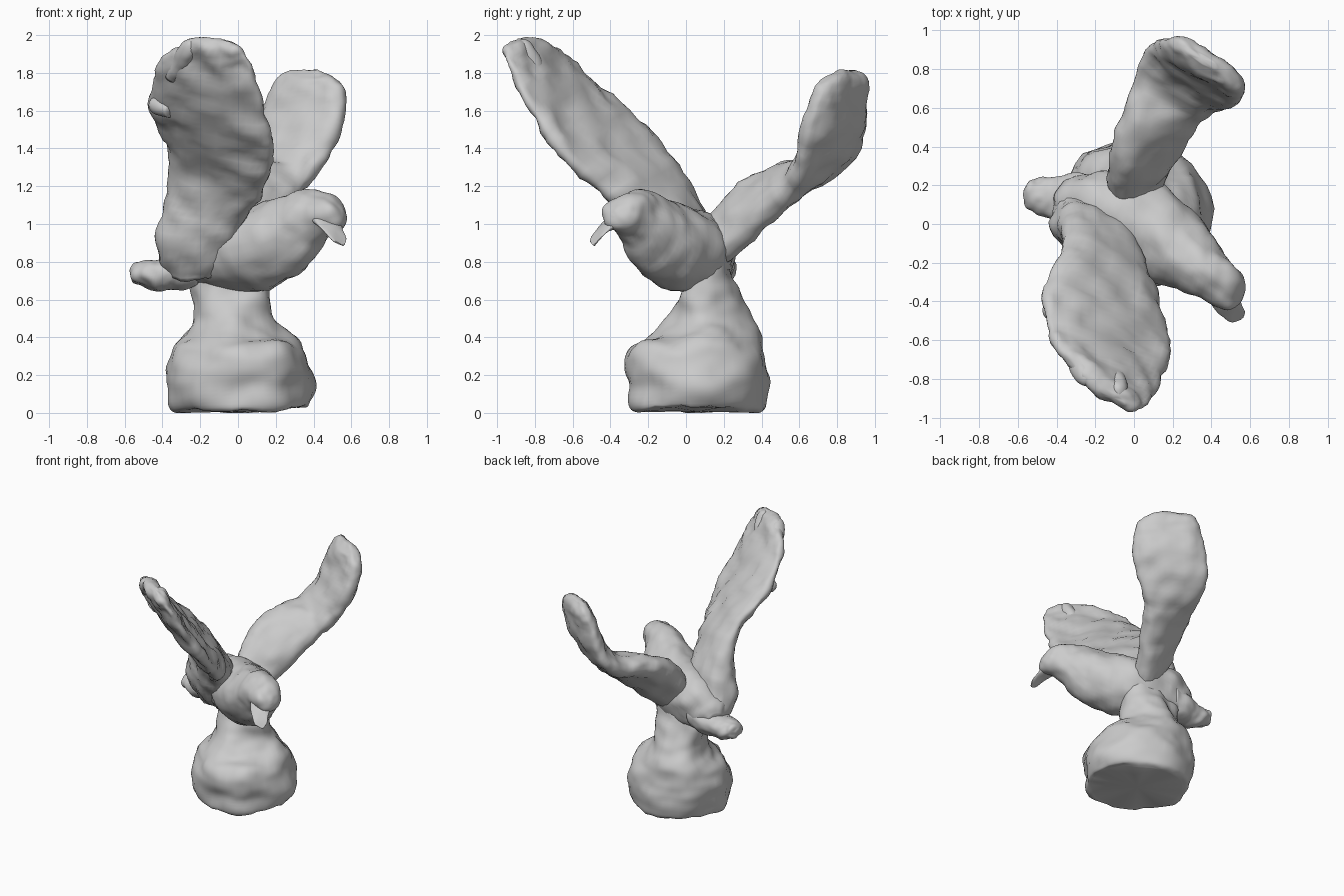
import bpy, bmesh, math
from mathutils import Vector, noise

if "Cube" in bpy.data.objects:
    bpy.data.objects.remove(bpy.data.objects["Cube"])

SIDES = 40


def spline(rows, t):
    """Catmull-Rom interpolation through rows of equal-length number lists."""
    n = len(rows) - 1
    i = min(int(t), n - 1)
    f = t - i
    a, b, c, d = (rows[max(i - 1, 0)], rows[i], rows[i + 1], rows[min(i + 2, n)])
    return [0.5 * (2 * q + (r - p) * f + (2 * p - 5 * q + 4 * r - s) * f * f
                   + (3 * q - p - 3 * r + s) * f ** 3) for p, q, r, s in zip(a, b, c, d)]


def loft(name, rings, power=2.0, rough=0.02, scale=7.0):
    """Skin (centre, half-axis u, half-axis v) rings, then roughen like modelled clay."""
    bm = bmesh.new()
    loops = []
    for c, u, v in rings:
        loop = []
        for k in range(SIDES):
            a = 2 * math.pi * k / SIDES
            x, y = math.cos(a), math.sin(a)
            x = math.copysign(abs(x) ** (2 / power), x)
            y = math.copysign(abs(y) ** (2 / power), y)
            loop.append(bm.verts.new(c + u * x + v * y))
        loops.append(loop)
    for p, q in zip(loops, loops[1:]):
        for k in range(SIDES):
            j = (k + 1) % SIDES
            bm.faces.new((p[k], p[j], q[j], q[k]))
    for loop, (c, u, v) in ((loops[0], rings[0]), (loops[-1], rings[-1])):
        mid = bm.verts.new(c)
        for k in range(SIDES):
            bm.faces.new((loop[k], loop[(k + 1) % SIDES], mid))
    bmesh.ops.recalc_face_normals(bm, faces=bm.faces)
    bm.normal_update()
    moves = []
    for vert in bm.verts:
        p = vert.co
        d = noise.noise(p * scale) + 0.4 * noise.noise(p * scale * 2.5 + Vector((5, 2, 9)))
        moves.append(p + vert.normal * d * rough)
    for vert, p in zip(bm.verts, moves):
        vert.co = p
        vert.co.z = max(vert.co.z, 0)
    mesh = bpy.data.meshes.new(name)
    bm.to_mesh(mesh)
    bm.free()
    mesh.shade_smooth()
    ob = bpy.data.objects.new(name, mesh)
    bpy.context.collection.objects.link(ob)
    return ob


def samples(rows, per=6):
    n = (len(rows) - 1) * per
    return [spline(rows, k / per) for k in range(n + 1)]


def wing(name, rows, rough):
    """Rows: leading edge xyz, trailing edge xyz, half thickness."""
    pts = samples(rows)
    mids = [(Vector(r[:3]) + Vector(r[3:6])) / 2 for r in pts]
    rings = []
    for k, r in enumerate(pts):
        u = (Vector(r[:3]) - Vector(r[3:6])) / 2
        axis = mids[min(k + 1, len(mids) - 1)] - mids[max(k - 1, 0)]
        rings.append((mids[k], u, axis.cross(u).normalized() * r[6]))
    loft(name, rings, 2.3, rough, 9)


def tube(name, rows, side, up, **kw):
    """Rows: centre xyz, half width along side, half height along up."""
    side, up = Vector(side).normalized(), Vector(up).normalized()
    loft(name, [(Vector(r[:3]), side * max(r[3], .003), up * max(r[4], .003))
                for r in samples(rows)], **kw)


# rock and the column rising to the body
rock = [(0.02, 0.06, 0.01, .31, .31), (0.02, 0.06, 0.03, .365, .36), (0.02, 0.06, 0.15, .385, .375),
        (0.01, 0.055, 0.26, .375, .375), (0.0, 0.06, 0.35, .345, .345), (-0.02, 0.11, 0.42, .27, .27),
        (-0.03, 0.13, 0.5, .215, .205), (-0.035, 0.13, 0.6, .205, .17),
        (-0.05, 0.12, 0.72, .21, .14), (-0.05, 0.1, 0.85, .19, .12)]
tube("rock_base", rock, (1, -.1, 0), (0, 1, 0), power=1.95, rough=0.04, scale=4.5)

# body with neck and head
body = [(-.38, .17, .78, .06, .06), (-.32, .15, .8, .13, .13), (-.2, .12, .84, .18, .18),
        (0, .03, .86, .22, .22), (.15, -.08, .89, .21, .22), (.28, -.18, .95, .175, .2),
        (.38, -.25, 1.02, .14, .16), (.46, -.31, 1.06, .12, .11),
        (.53, -.36, 1.06, .085, .075), (.56, -.385, 1.055, .01, .01)]
tube("body_and_head", body, (.56, .83, 0), (-.2, .13, 1), rough=0.022)

# hooked beak
beak = [(.45, -.34, 1.03, .08, .06), (.48, -.41, 1.0, .07, .055), (.51, -.45, .96, .055, .05),
        (.535, -.475, .925, .042, .038), (.555, -.485, .89, .012, .01)]
tube("beak", beak, (.8, .5, 0), (-.3, .5, .8), rough=0.008)

# tail feathers
tail = [(-.2, .13, .8, .13, .13), (-.32, .13, .76, .13, .11), (-.42, .14, .73, .11, .085),
        (-.5, .15, .735, .095, .065), (-.55, .16, .74, .075, .05), (-.572, .165, .745, .02, .015)]
tube("tail", tail, (.1, 1, 0), (.15, 0, 1), rough=0.02, scale=9)

# large raised wing, reaching forward
front = [(-.04, -.02, .76, -.38, .16, .78, .14), (.0, -.12, .92, -.42, .07, .92, .15),
         (.05, -.26, 1.04, -.37, .03, 1.14, .12), (.13, -.45, 1.18, -.36, -.1, 1.38, .085),
         (.175, -.64, 1.35, -.45, -.27, 1.56, .07), (.155, -.755, 1.5, -.46, -.43, 1.69, .065),
         (.11, -.875, 1.7, -.42, -.59, 1.84, .06), (.07, -.935, 1.84, -.36, -.69, 1.92, .055),
         (.02, -.955, 1.92, -.27, -.79, 1.965, .045), (-.05, -.93, 1.96, -.17, -.86, 1.98, .015)]
wing("front_wing", front, 0.024)

# feather ends along the tip of the large wing
for a, b, r in (((-.34, -.62, 1.78), (-.23, -.83, 1.97), .055), ((-.1, -.78, 1.78), (-.08, -.88, 1.975), .055),
                ((-.36, -.5, 1.6), (-.46, -.42, 1.64), .045)):
    a, b = Vector(a), Vector(b)
    rows = [(*a.lerp(b, t), r * s, r * s) for t, s in ((0, .8), (.4, 1), (.75, .95), (.93, .6), (1, .05))]
    side = (b - a).cross(Vector((1, 0, 0)))
    tube("feather_tip", rows, side, (b - a).cross(side), rough=0.012)

# smaller raised wing, reaching back
back = [(.1, .1, .76, -.1, .1, .92, .1), (.13, .23, .84, -.12, .2, 1.08, .1),
        (.22, .36, .98, -.11, .36, 1.22, .1), (.31, .5, 1.13, -.06, .56, 1.29, .095),
        (.39, .57, 1.26, .0, .75, 1.29, .085), (.49, .61, 1.4, .06, .88, 1.37, .08),
        (.56, .65, 1.55, .11, .93, 1.52, .08), (.57, .69, 1.67, .145, .95, 1.66, .075),
        (.53, .73, 1.76, .2, .95, 1.76, .065), (.42, .81, 1.815, .28, .9, 1.815, .02)]
wing("back_wing", back, 0.018)
